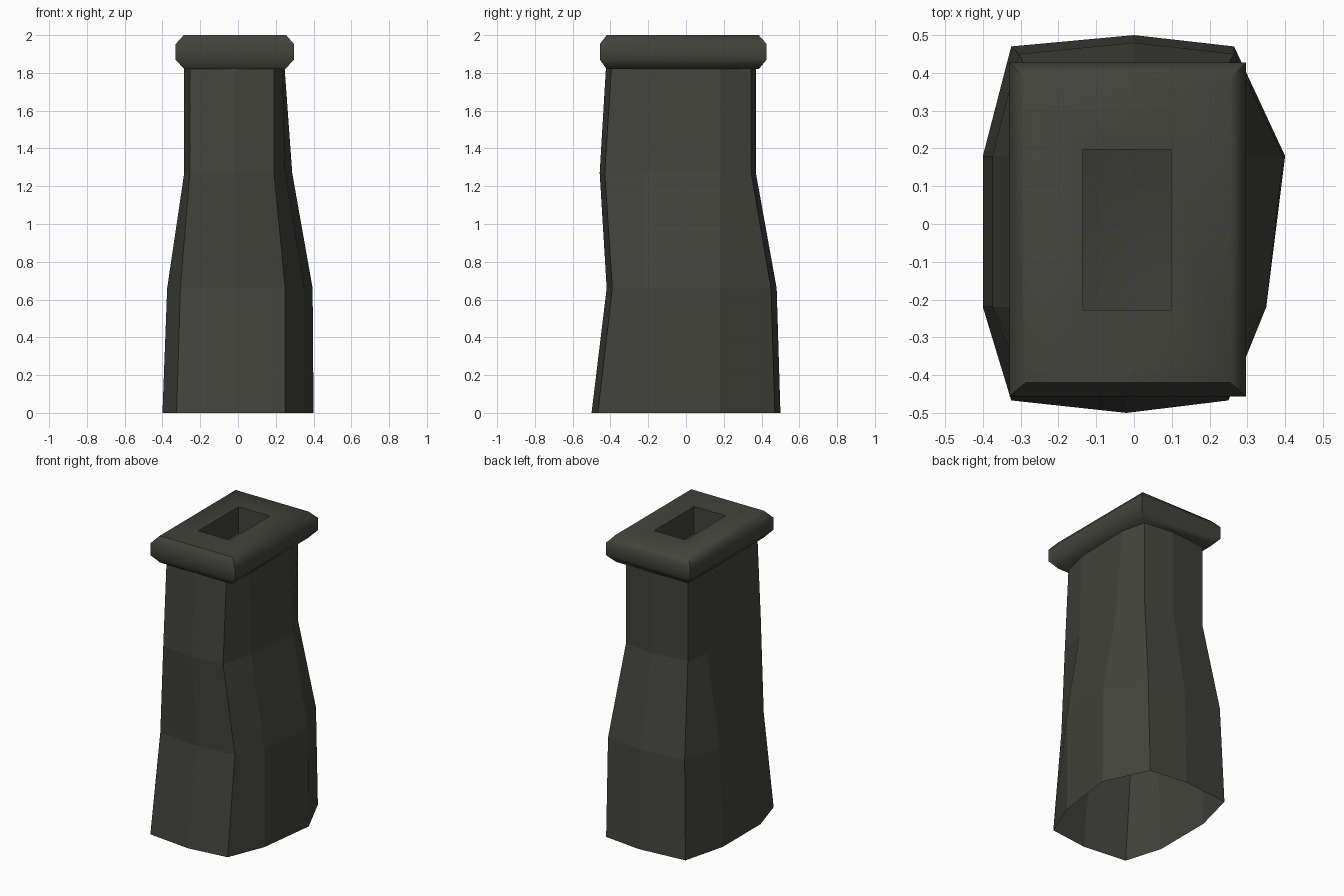
import bpy, bmesh, math

if "Cube" in bpy.data.objects:
    bpy.data.objects.remove(bpy.data.objects["Cube"])

stone = bpy.data.materials.new("dark_grey_stone")
stone.diffuse_color = (0.056, 0.056, 0.046, 1)
stone.use_nodes = True
stone.node_tree.nodes["Principled BSDF"].inputs["Base Color"].default_value = stone.diffuse_color


def loft(bm, rings):
    """Join successive closed rings of points with quads."""
    loops = [[bm.verts.new(p) for p in r] for r in rings]
    for a, b in zip(loops, loops[1:]):
        n = len(a)
        for i in range(n):
            j = (i + 1) % n
            bm.faces.new((a[i], a[j], b[j], b[i]))
    return loops


def finish(bm, name):
    me = bpy.data.meshes.new(name)
    bm.to_mesh(me)
    bm.free()
    me.materials.append(stone)
    ob = bpy.data.objects.new(name, me)
    bpy.context.collection.objects.link(ob)
    return ob


def rect(x0, x1, y0, y1, z):
    return [(x0, y0, z), (x1, y0, z), (x1, y1, z), (x0, y1, z)]


# Shaft: uneven ten-sided tube, open at the base
# z, left, left corner, right corner, right front, right back, front, front corner, back corner, back
levels = [
    (0.00, -0.40, -0.325, 0.25, 0.35, 0.40, -0.50, -0.467, 0.47, 0.50),
    (0.66, -0.375, -0.305, 0.25, 0.35, 0.395, -0.42, -0.39, 0.45, 0.48),
    (1.27, -0.285, -0.255, 0.19, 0.25, 0.287, -0.457, -0.43, 0.345, 0.37),
    (1.825, -0.285, -0.255, 0.19, 0.235, 0.247, -0.424, -0.395, 0.345, 0.37),
]
rings = []
for z, l, lc, rc, rf, rb, f, fc, bc, b in levels:
    rings.append([(lc, fc, z), (-0.02, f, z), (rc, fc, z), (rf, -0.22, z),
                  (rb, 0.18, z), (rc + 0.015, bc, z), (0, b, z), (lc, bc, z),
                  (l, 0.18, z), (l, -0.22, z)])
bm = bmesh.new()
loft(bm, rings)
finish(bm, "shaft")

# Cap: chamfered slab with a deep rectangular flue opening
bm = bmesh.new()
loops = loft(bm, [
    rect(-0.285, 0.25, -0.42, 0.385, 1.82),
    rect(-0.33, 0.296, -0.456, 0.427, 1.87),
    rect(-0.33, 0.296, -0.456, 0.427, 1.953),
    rect(-0.287, 0.255, -0.42, 0.385, 2.0),
    rect(-0.135, 0.098, -0.227, 0.197, 2.0),
    rect(-0.135, 0.098, -0.227, 0.197, 1.64),
])
bm.faces.new(loops[-1])
bm.faces.new(loops[0][::-1])
cap = finish(bm, "cap")
bpy.context.view_layer.objects.active = cap
cap.select_set(True)
bpy.ops.object.shade_smooth_by_angle(angle=math.radians(50))
